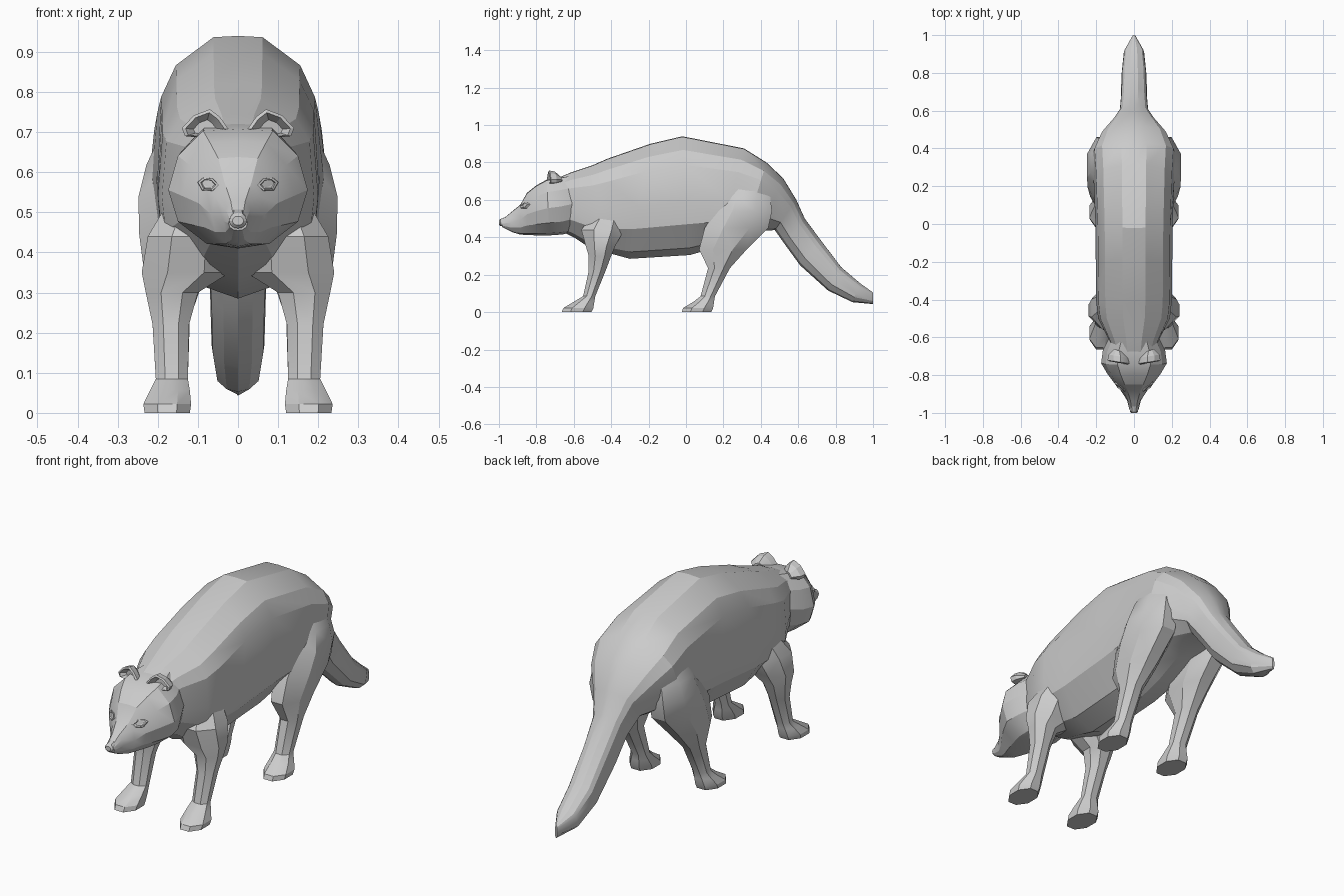
import bpy, bmesh, math
from mathutils import Vector


def loft(name, rings, mirror=False, angle=22):
    """Skin a list of equal-length vertex rings and cap both ends."""
    bm = bmesh.new()
    rows = [[bm.verts.new(p) for p in r] for r in rings]
    n = len(rows[0])
    for a, b in zip(rows, rows[1:]):
        for i in range(n):
            bm.faces.new((a[i], a[(i + 1) % n], b[(i + 1) % n], b[i]))
    bm.faces.new(rows[0])
    bm.faces.new(rows[-1])
    bmesh.ops.recalc_face_normals(bm, faces=bm.faces)
    me = bpy.data.meshes.new(name)
    bm.to_mesh(me)
    bm.free()
    me.shade_smooth()
    me.set_sharp_from_angle(angle=math.radians(angle))
    ob = bpy.data.objects.new(name, me)
    bpy.context.collection.objects.link(ob)
    if mirror:
        m = ob.modifiers.new("Mirror", 'MIRROR')
        m.use_mirror_merge = False
    return ob


def section(half, yt, zt, yb, zb, w):
    """Symmetric cross-section between a top and a bottom point."""
    top, bot = Vector((0, yt, zt)), Vector((0, yb, zb))
    c, up = (top + bot) / 2, (top - bot) / 2
    right = [c + up * v + Vector((u * w, 0, 0)) for u, v in half]
    left = [c + up * v - Vector((u * w, 0, 0)) for u, v in half[-2:0:-1]]
    return right + left


def leg_ring(yf, yb, z, xi, xo, n=8):
    """Level ring of a limb with flat front, back, inner and outer sides."""
    pts = []
    for i in range(n):
        a = 2 * math.pi * (i + 0.5) / n
        c, s = 1.082 * math.cos(a), 1.082 * math.sin(a)
        pts.append(((xi + xo) / 2 + (xo - xi) / 2 * c,
                    (yf + yb) / 2 + (yb - yf) / 2 * s, z))
    return pts


# Body running into the tail
body_half = [(0, 1), (.3, .99), (.76, .77), (.94, .52), (1, -.1),
             (.95, -.48), (.52, -.88), (0, -1)]
body = [(-.70, .71, -.66, .43, .11), (-.62, .745, -.60, .40, .135),
        (-.50, .785, -.50, .335, .19), (-.42, .82, -.40, .312, .20),
        (-.19, .90, -.30, .285, .202), (-.02, .94, .02, .305, .204),
        (.31, .875, .18, .35, .214), (.43, .80, .31, .41, .222),
        (.52, .715, .39, .435, .18), (.59, .60, .475, .438, .112),
        (.635, .50, .53, .36, .078), (.72, .385, .61, .25, .07),
        (.83, .24, .76, .115, .066), (.93, .155, .89, .053, .054),
        (1.0, .105, 1.0, .043, .006)]
loft("body_and_tail", [section(body_half, *s) for s in body])

# Head tapering to the muzzle
head_half = [(0, 1), (.5, .97), (.86, .55), (1, -.02), (.86, -.55),
             (.45, -.92), (0, -1)]
head = [(-.985, .492, -.985, .455, .024), (-.94, .53, -.93, .428, .036),
        (-.885, .575, -.89, .415, .066), (-.85, .638, -.85, .412, .098),
        (-.80, .678, -.79, .41, .14), (-.745, .708, -.73, .41, .174),
        (-.68, .72, -.66, .415, .165), (-.60, .735, -.58, .435, .125)]
loft("head", [section(head_half, *s) for s in head])

# Nose pad
nose = [(-1.0, .49, -1.0, .468, .014), (-.992, .498, -.992, .46, .022),
        (-.965, .508, -.965, .462, .02)]
loft("nose", [section(head_half, *s) for s in nose])

# Cupped ears
ear_outline = [(.024, .708), (.045, .738), (.07, .757), (.11, .742),
               (.14, .71), (.132, .69), (.08, .685)]


def ear_ring(y, k):
    return [(.082 + (x - .082) * k, y + .15 * (x - .082), .705 + (z - .705) * k)
            for x, z in ear_outline]


loft("ears", [ear_ring(-.67, .4), ear_ring(-.70, .9), ear_ring(-.73, 1),
              ear_ring(-.735, .84), ear_ring(-.71, .5)], mirror=True)

# Eyes: lidded rim with a sunken centre
eye_outline = [(-1, -.1), (-.4, .8), (.5, .9), (1, .3), (.6, -.8), (-.4, -.9)]


def eye_ring(depth, k):
    return [(.074 + .026 * k * u, -.868 + depth + .018 * u * k + .008 * v,
             .57 + .018 * k * v) for u, v in eye_outline]


loft("eyes", [eye_ring(.04, 1.1), eye_ring(.0, 1), eye_ring(-.002, .75),
              eye_ring(.008, .6)], mirror=True)

# Front legs from shoulder to paw, the inner side filling out the chest
front = [(-.48, -.33, .55, .04, .16), (-.56, -.33, .44, .02, .225),
         (-.535, -.38, .35, .02, .24), (-.52, -.40, .30, .10, .23),
         (-.52, -.43, .22, .122, .213), (-.55, -.485, .085, .125, .205),
         (-.60, -.49, .055, .12, .22), (-.655, -.495, .022, .117, .236),
         (-.665, -.505, 0, .12, .233)]
loft("front_legs", [leg_ring(*r) for r in front], mirror=True, angle=30)

# Hind legs from thigh to paw
hind = [(.25, .42, .75, .06, .165), (.20, .45, .62, .07, .228),
        (.16, .46, .54, .08, .248), (.10, .44, .45, .07, .247),
        (.07, .325, .335, .085, .232), (.118, .235, .235, .12, .214),
        (.078, .155, .085, .125, .205), (.04, .15, .055, .12, .22),
        (-.015, .145, .022, .117, .236), (-.023, .135, 0, .12, .233)]
loft("hind_legs", [leg_ring(*r) for r in hind], mirror=True, angle=30)
